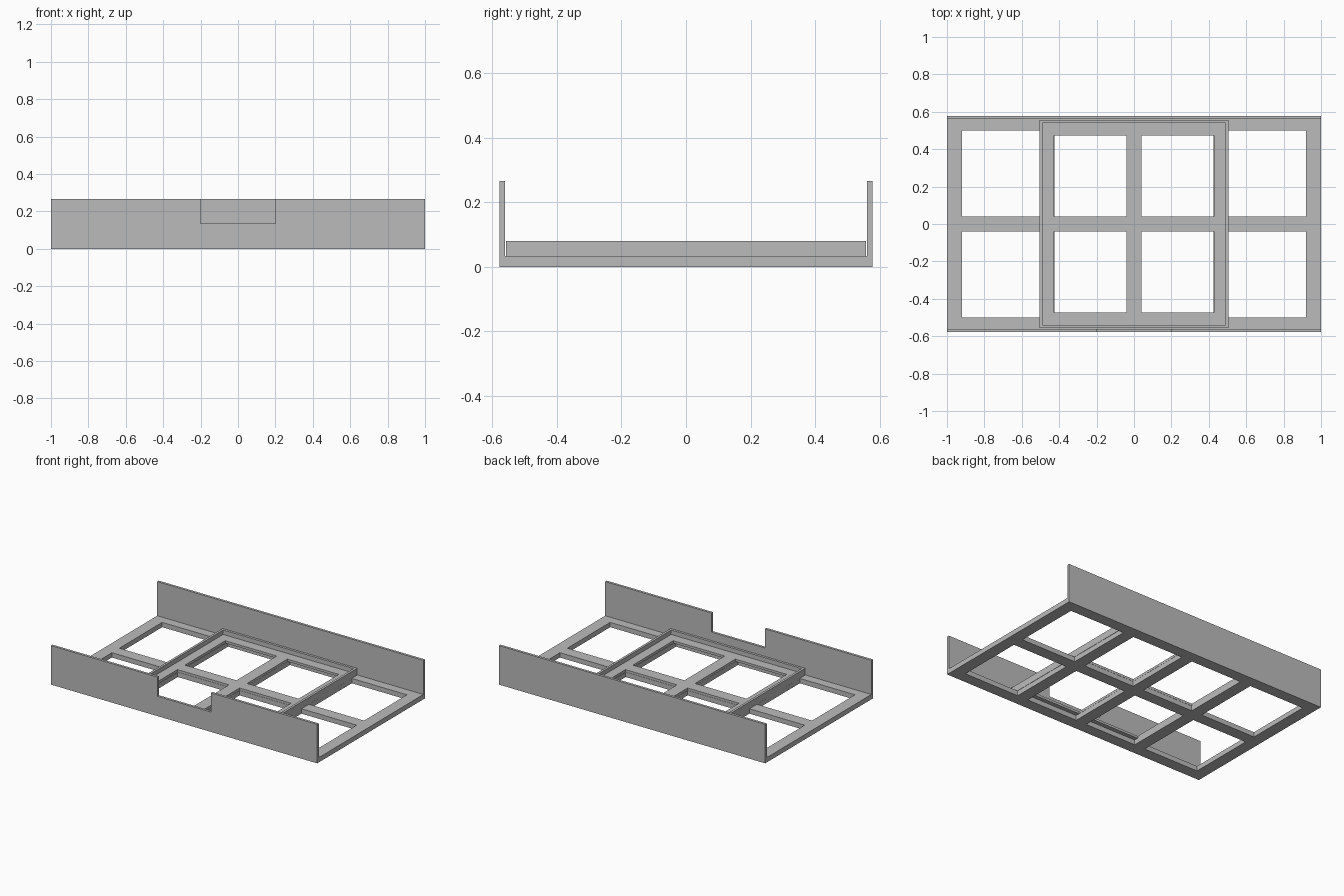
import bpy, bmesh

if "Cube" in bpy.data.objects:
    bpy.data.objects.remove(bpy.data.objects["Cube"])

grey = bpy.data.materials.new("plain grey")
grey.diffuse_color = (0.5, 0.5, 0.5, 1)
grey.use_nodes = True
grey.node_tree.nodes["Principled BSDF"].inputs["Base Color"].default_value = grey.diffuse_color


def prism(name, loops, axis, lo, hi):
    """Extrude a closed 2D outline along y or z."""
    bm = bmesh.new()
    put = (lambda a, b: (a, lo, b)) if axis == "y" else (lambda a, b: (a, b, lo))
    step = (0, hi - lo, 0) if axis == "y" else (0, 0, hi - lo)
    for loop in loops:
        bm.faces.new([bm.verts.new(put(a, b)) for a, b in loop])
    ret = bmesh.ops.extrude_face_region(bm, geom=bm.faces[:], use_keep_orig=True)
    moved = [g for g in ret["geom"] if isinstance(g, bmesh.types.BMVert)]
    bmesh.ops.translate(bm, verts=moved, vec=step)
    finish(name, bm)


def finish(name, bm):
    bmesh.ops.recalc_face_normals(bm, faces=bm.faces[:])
    me = bpy.data.meshes.new(name)
    bm.to_mesh(me)
    bm.free()
    me.materials.append(grey)
    ob = bpy.data.objects.new(name, me)
    bpy.context.collection.objects.link(ob)


def lattice(name, xs, ys, lo, hi):
    """Slab on a grid of cuts; every odd/odd cell is left open."""
    bm = bmesh.new()
    vs = [[bm.verts.new((x, y, lo)) for y in ys] for x in xs]
    for i in range(len(xs) - 1):
        for j in range(len(ys) - 1):
            if not (i % 2 and j % 2):
                bm.faces.new((vs[i][j], vs[i + 1][j], vs[i + 1][j + 1], vs[i][j + 1]))
    ret = bmesh.ops.extrude_face_region(bm, geom=bm.faces[:], use_keep_orig=True)
    moved = [g for g in ret["geom"] if isinstance(g, bmesh.types.BMVert)]
    bmesh.ops.translate(bm, verts=moved, vec=(0, 0, hi - lo))
    finish(name, bm)


def mirrored(values):
    return [-v for v in reversed(values)] + values


W, D, T = 1.0, 0.578, 0.017        # half width, half depth, panel thickness
BASE, TOP = 0.033, 0.265           # base thickness, side panel top
TX, TY = 0.506, 0.557              # tray half sizes

# Base frame with four columns and two rows of openings
lattice("base_frame", mirrored([0.04, 0.425, 0.505, 0.92, W]),
        mirrored([0.04, 0.50, D]), 0, BASE)

# Tall side panels, the front one with a notch
prism("back_panel", [[(-W, BASE), (W, BASE), (W, TOP), (-W, TOP)]], "y", D - T, D)
prism("front_panel", [[(-W, BASE), (W, BASE), (W, TOP), (0.2, TOP), (0.2, 0.135),
                       (-0.2, 0.135), (-0.2, TOP), (-W, TOP)]], "y", -D, -D + T)

# Sliding tray: floor lattice and thin rim
lattice("tray_floor", mirrored([0.04, 0.427, TX]),
        mirrored([0.04, 0.473, TY]), BASE + 0.001, 0.05)
R = 0.016
lattice("tray_rim", mirrored([TX - R, TX]), mirrored([TY - R, TY]), 0.05, 0.08)
